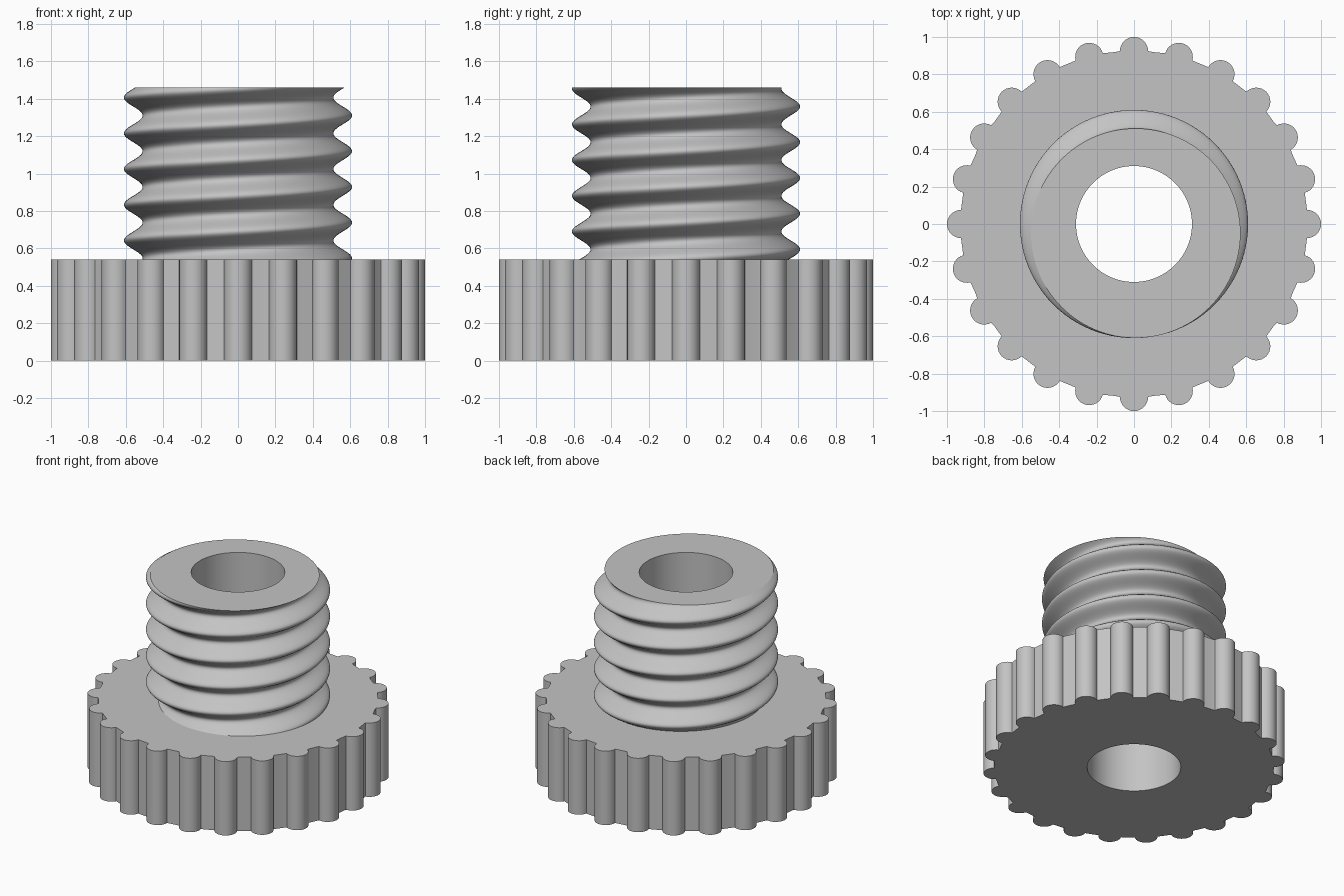
import bpy
import bmesh
from math import cos, sin, radians, pi, tau

BORE, BASE_TOP, TOP = 0.31, 0.54, 1.46
PITCH, CREST_START = 0.191, 0.547

cube = bpy.data.objects.get("Cube")
if cube:
    bpy.data.objects.remove(cube, do_unlink=True)

grey = bpy.data.materials.new("plain grey")
grey.use_nodes = True
grey.diffuse_color = (0.55, 0.55, 0.55, 1)
grey.node_tree.nodes["Principled BSDF"].inputs["Base Color"].default_value = grey.diffuse_color


def circle(radius, count=96, cx=0, cy=0):
    return [(cx + radius * cos(tau * i / count), cy + radius * sin(tau * i / count))
            for i in range(count)]


def add_loop(bm, points, z):
    return [bm.verts.new((x, y, z)) for x, y in points]


def wall(bm, low, high, inward=False):
    for i in range(len(low)):
        j = (i + 1) % len(low)
        quad = [low[i], low[j], high[j], high[i]]
        bm.faces.new(quad[::-1] if inward else quad)


def ring_cap(bm, outer, inner, up):
    edges = []
    for loop in (outer, inner):
        for i, v in enumerate(loop):
            w = loop[(i + 1) % len(loop)]
            edges.append(bm.edges.get((v, w)) or bm.edges.new((v, w)))
    made = bmesh.ops.triangle_fill(bm, edges=edges, use_beauty=True)["geom"]
    for face in made:
        if isinstance(face, bmesh.types.BMFace):
            face.normal_update()
            if (face.normal.z > 0) != up:
                face.normal_flip()


def finish(bm, name):
    mesh = bpy.data.meshes.new(name)
    bm.to_mesh(mesh)
    bm.free()
    mesh.materials.append(grey)
    obj = bpy.data.objects.new(name, mesh)
    bpy.context.collection.objects.link(obj)
    bpy.ops.object.select_all(action="DESELECT")
    obj.select_set(True)
    bpy.context.view_layer.objects.active = obj
    bpy.ops.object.shade_smooth_by_angle(angle=radians(30))


def thread_circle(z):
    # The thread is a round section whose centre orbits the axis
    turn = tau * (z - CREST_START) / PITCH
    return circle(0.56, 96, 0.05 * cos(turn), 0.05 * sin(turn))


def grip_outline(teeth=24, sides=30, radius=0.925, bump=0.075):
    # Faceted disc with half-round grips around its rim
    step = 360 / teeth
    outline = []
    for t in range(teeth):
        a = radians(t * step)
        for k in range(17):
            b = a - pi / 2 + pi * k / 16
            outline.append((radius * cos(a) + bump * cos(b), radius * sin(a) + bump * sin(b)))
        for s in range(sides):
            gap = s * 360 / sides - t * step
            if 5 < gap < step - 5:
                c = tau * s / sides
                outline.append((radius * cos(c), radius * sin(c)))
    return outline


# Grip knob, open under the neck
bm = bmesh.new()
rim = grip_outline()
rim_low, rim_high = add_loop(bm, rim, 0), add_loop(bm, rim, BASE_TOP)
bore_low, bore_high = add_loop(bm, circle(BORE), 0), add_loop(bm, circle(BORE), BASE_TOP)
neck_edge = add_loop(bm, thread_circle(BASE_TOP), BASE_TOP)
wall(bm, rim_low, rim_high)
wall(bm, bore_low, bore_high, inward=True)
ring_cap(bm, rim_low, bore_low, up=False)
ring_cap(bm, rim_high, neck_edge, up=True)
finish(bm, "grip_knob")

# Threaded neck
bm = bmesh.new()
layers = 120
heights = [BASE_TOP + (TOP - BASE_TOP) * i / layers for i in range(layers + 1)]
loops = [add_loop(bm, thread_circle(z), z) for z in heights]
for low, high in zip(loops, loops[1:]):
    wall(bm, low, high)
bore_low, bore_high = add_loop(bm, circle(BORE), BASE_TOP), add_loop(bm, circle(BORE), TOP)
wall(bm, bore_low, bore_high, inward=True)
ring_cap(bm, loops[-1], bore_high, up=True)
finish(bm, "threaded_neck")
